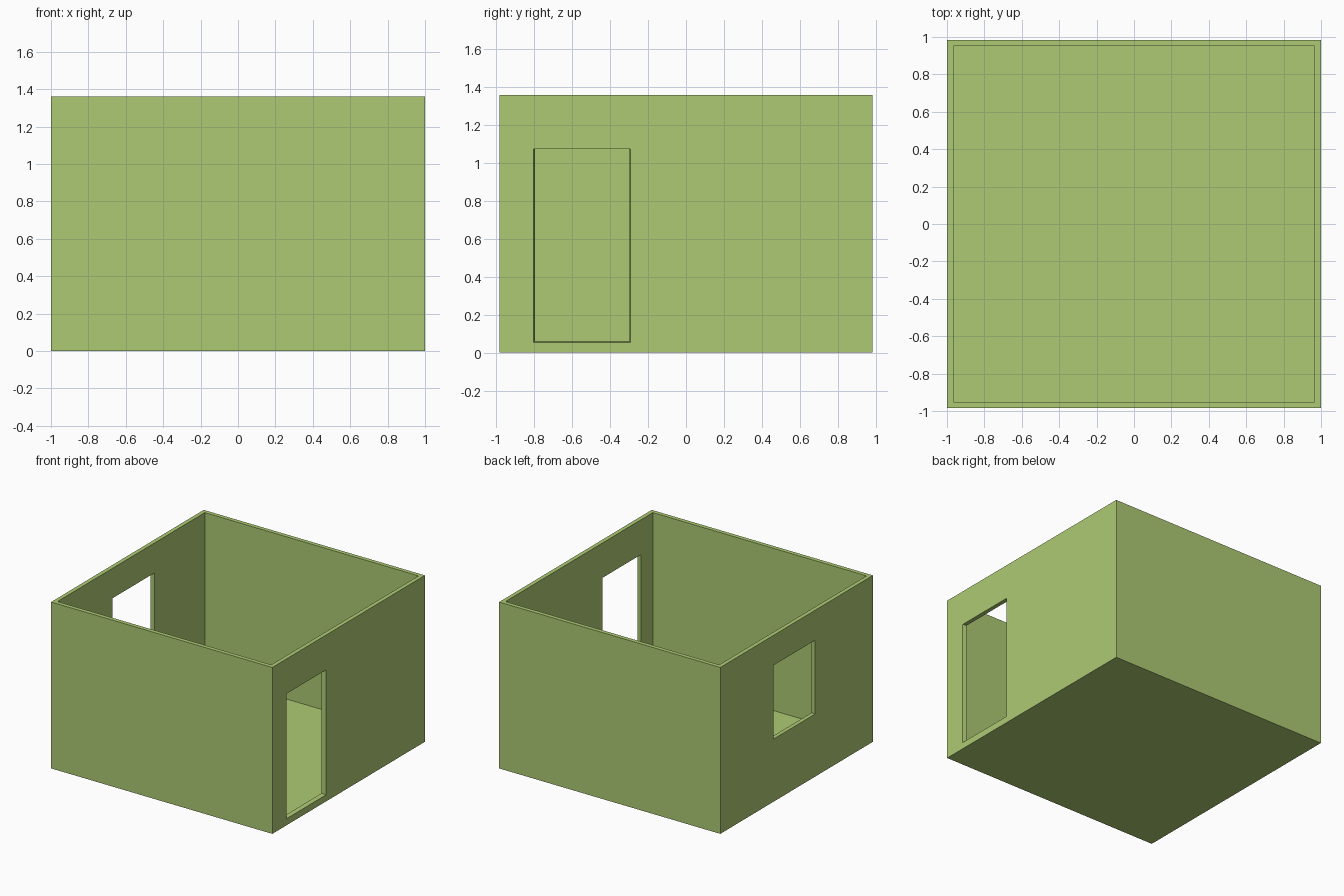
import bpy, bmesh

if "Cube" in bpy.data.objects:
    bpy.data.objects.remove(bpy.data.objects["Cube"])

mat = bpy.data.materials.new("light green")
mat.diffuse_color = (0.423, 0.591, 0.174, 1)
mat.use_nodes = True
mat.node_tree.nodes["Principled BSDF"].inputs["Base Color"].default_value = mat.diffuse_color

X, Y, H = 1.0, 0.985, 1.36   # half width, half depth, height
T = 0.034                    # wall and floor thickness


def prism(name, rect_a, xa, rect_b, xb):
    """Solid running along x between two (y0, y1, z0, z1) rectangles."""
    bm = bmesh.new()
    rings = []
    for (y0, y1, z0, z1), x in ((rect_a, xa), (rect_b, xb)):
        rings.append([bm.verts.new((x, y, z))
                      for y, z in ((y0, z0), (y1, z0), (y1, z1), (y0, z1))])
    a, b = rings
    bm.faces.new(a)
    bm.faces.new(b)
    for i in range(4):
        j = (i + 1) % 4
        bm.faces.new((a[i], a[j], b[j], b[i]))
    bmesh.ops.recalc_face_normals(bm, faces=bm.faces)
    me = bpy.data.meshes.new(name)
    bm.to_mesh(me)
    bm.free()
    me.materials.append(mat)
    ob = bpy.data.objects.new(name, me)
    bpy.context.collection.objects.link(ob)
    return ob


# Open-topped room shell
room = prism("room_shell", (-Y, Y, 0, H), -X, (-Y, Y, 0, H), X)

# Cutters: hollow interior, doorway narrowing slightly inwards, window
inside = (-Y + T, Y - T, T, H + 0.2)
door_in = (-0.797, -0.300, 0.062, 1.075)
door_out = (-0.805, -0.292, 0.053, 1.075)
window = (-0.24, 0.30, 0.512, 1.115)
cutters = [
    prism("interior_cutter", inside, -X + T, inside, X - T),
    prism("door_cutter", door_in, X - T - 0.005, door_out, X + 0.005),
    prism("window_cutter", window, -X - 0.1, window, -X + T + 0.1),
]
for c in cutters:
    mod = room.modifiers.new(c.name, 'BOOLEAN')
    mod.operation = 'DIFFERENCE'
    mod.solver = 'EXACT'
    mod.object = c

# Apply the cuts and remove the cutters
bpy.context.view_layer.objects.active = room
room.select_set(True)
for mod in list(room.modifiers):
    bpy.ops.object.modifier_apply(modifier=mod.name)
for c in cutters:
    bpy.data.objects.remove(c)
